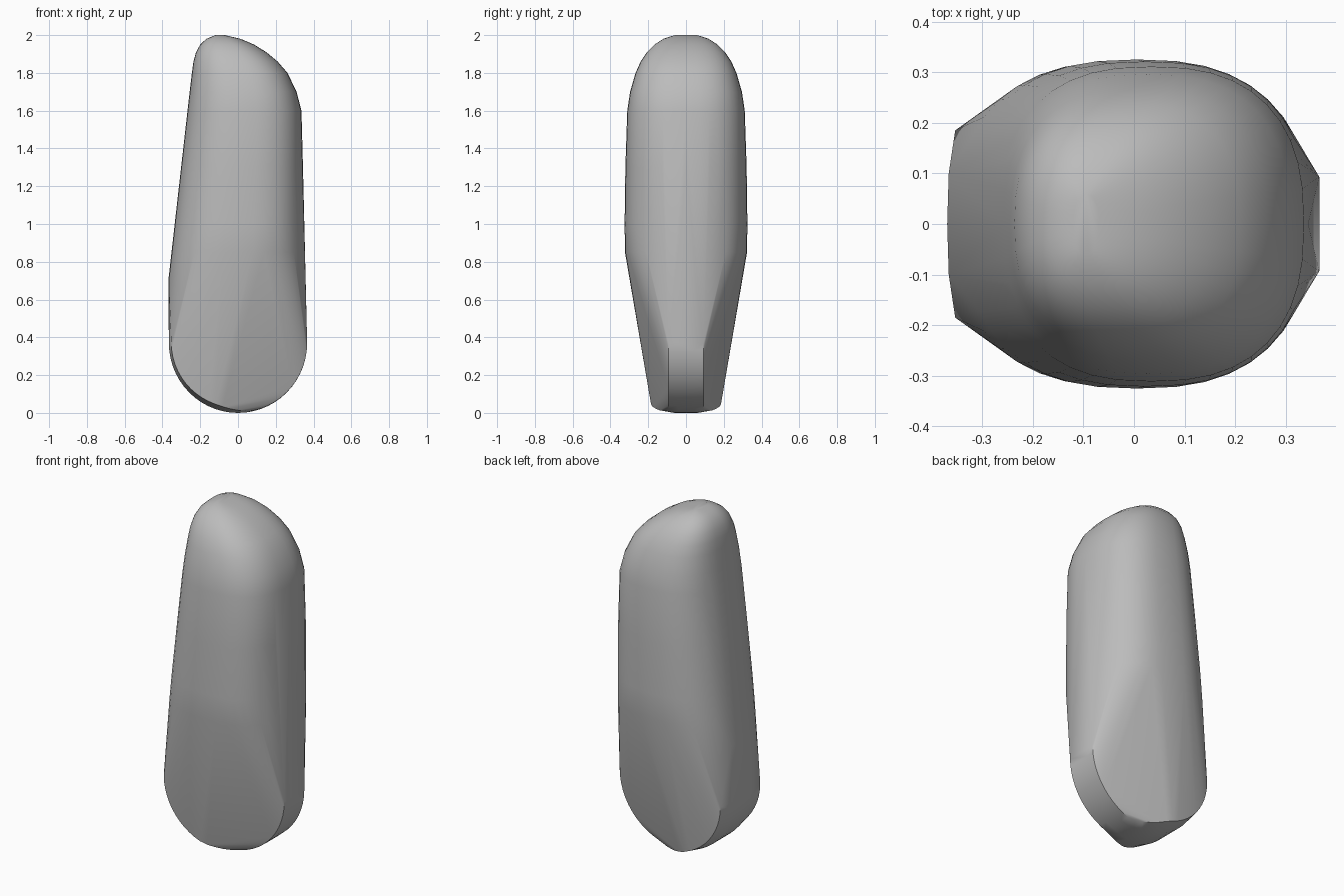
import bpy, bmesh, math

old = bpy.data.objects.get("Cube")
if old:
    bpy.data.objects.remove(old, do_unlink=True)

stone = bpy.data.materials.new("plain grey")
stone.use_nodes = True
GREY = (0.5, 0.5, 0.5, 1)
stone.diffuse_color = GREY
stone.node_tree.nodes["Principled BSDF"].inputs["Base Color"].default_value = GREY


def spow(v, p):
    return math.copysign(abs(v) ** p, v)


bm = bmesh.new()

# Rounded upper body: height, left x, right x, half depth
SECTIONS = [
    (0.85, -0.352, 0.35, 0.323), (1.0, -0.335, 0.347, 0.325),
    (1.3, -0.30, 0.344, 0.321), (1.6, -0.267, 0.336, 0.311),
    (1.7, -0.256, 0.31, 0.296), (1.8, -0.244, 0.262, 0.267),
    (1.86, -0.236, 0.21, 0.24), (1.91, -0.222, 0.15, 0.207),
    (1.95, -0.20, 0.085, 0.167), (1.98, -0.168, 0.015, 0.12),
    (2.0, -0.12, -0.07, 0.06),
]
SIDES = 40
for z, left, right, depth in SECTIONS:
    mid, rx = (left + right) / 2, (right - left) / 2
    for i in range(SIDES):
        a = 2 * math.pi * i / SIDES
        bm.verts.new((mid + rx * spow(math.cos(a), 0.8),
                      depth * spow(math.sin(a), 0.8), z))

# Rounded lower rim: wide on one side, tapering to a narrow band on the other
STEPS = 28
for i in range(STEPS + 1):
    a = math.pi * i / STEPS
    x = -0.366 * math.cos(a)
    z = 0.37 * (1 - math.sin(a))
    t = min(max((x + 0.1) / 0.2, 0), 1)
    half = 0.185 + (0.093 - 0.185) * t
    inset = 0.93 + 0.065 * t
    for s in (-1, 1):
        bm.verts.new((x * (0.965 + 0.035 * t), s * half, 0.37 - (0.37 - z) * inset))
        bm.verts.new((x, s * half * 0.45, z))

# Straight flank above the wide side of the rim
for y, x in ((0, -0.369), (0.1, -0.366), (-0.1, -0.366)):
    bm.verts.new((x, y, 0.7))

hull = bmesh.ops.convex_hull(bm, input=bm.verts)
loose = [v for v in bm.verts if not v.link_faces]
bmesh.ops.delete(bm, geom=loose, context="VERTS")
bmesh.ops.recalc_face_normals(bm, faces=bm.faces)

mesh = bpy.data.meshes.new("rounded_body")
bm.to_mesh(mesh)
bm.free()
mesh.materials.append(stone)
body = bpy.data.objects.new("rounded_body", mesh)
bpy.context.collection.objects.link(body)
bpy.ops.object.select_all(action="DESELECT")
body.select_set(True)
bpy.context.view_layer.objects.active = body
bpy.ops.object.shade_smooth_by_angle(angle=math.radians(35))
